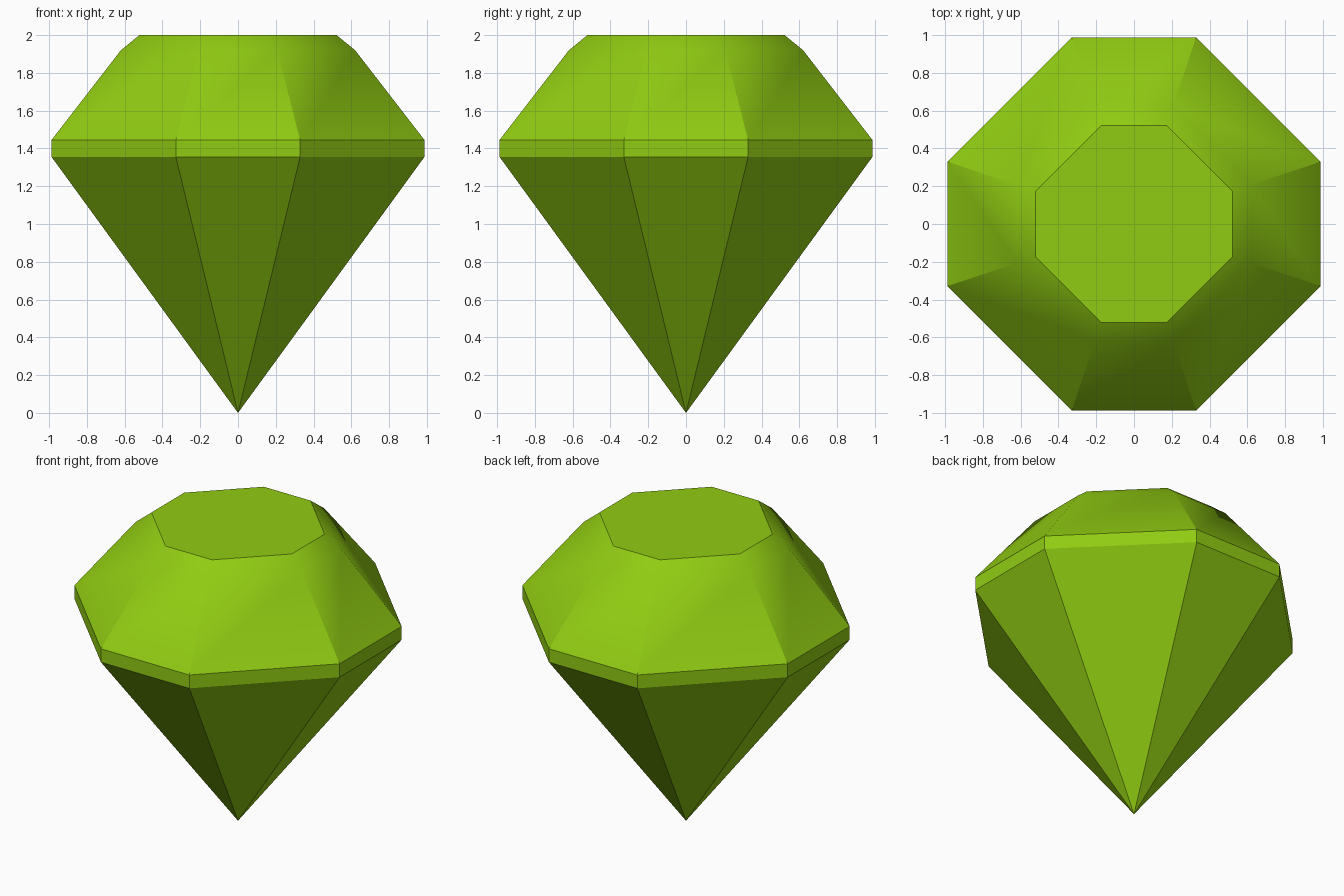
import bpy, bmesh, math

if "Cube" in bpy.data.objects:
    bpy.data.objects.remove(bpy.data.objects["Cube"])

# One flat colour
green = bpy.data.materials.new("lime_green")
green.diffuse_color = (0.28, 0.60, 0.006, 1)
green.use_nodes = True
green.node_tree.nodes["Principled BSDF"].inputs["Base Color"].default_value = green.diffuse_color

# Gem profile: (half width, height) of each octagonal ring
RINGS = [(0.987, 1.355), (0.987, 1.445), (0.62, 1.92), (0.522, 2.0)]
CORNER = 1 / 3  # octagon corner position as a share of the half width


def octagon(bm, r, z):
    c = r * CORNER
    first = [(r, -c), (r, c)]
    pts = []
    for _ in range(4):  # quarter turns
        pts += first
        first = [(-y, x) for x, y in first]
    return [bm.verts.new((x, y, z)) for x, y in pts]


bm = bmesh.new()
rings = [octagon(bm, r, z) for r, z in RINGS]
tip = bm.verts.new((0, 0, 0))

# Pavilion (pointed base)
for i in range(8):
    bm.faces.new((tip, rings[0][(i + 1) % 8], rings[0][i]))
# Girdle, crown and bevel
for a, b in zip(rings, rings[1:]):
    for i in range(8):
        j = (i + 1) % 8
        bm.faces.new((a[i], a[j], b[j], b[i]))
# Table (flat top)
bm.faces.new(rings[-1])
bmesh.ops.recalc_face_normals(bm, faces=bm.faces)

mesh = bpy.data.meshes.new("gem")
bm.to_mesh(mesh)
bm.free()
mesh.materials.append(green)
gem = bpy.data.objects.new("gem", mesh)
bpy.context.collection.objects.link(gem)

# Soft bevel on the crown, crisp facets elsewhere
bpy.context.view_layer.objects.active = gem
gem.select_set(True)
bpy.ops.object.shade_smooth_by_angle(angle=math.radians(30))
